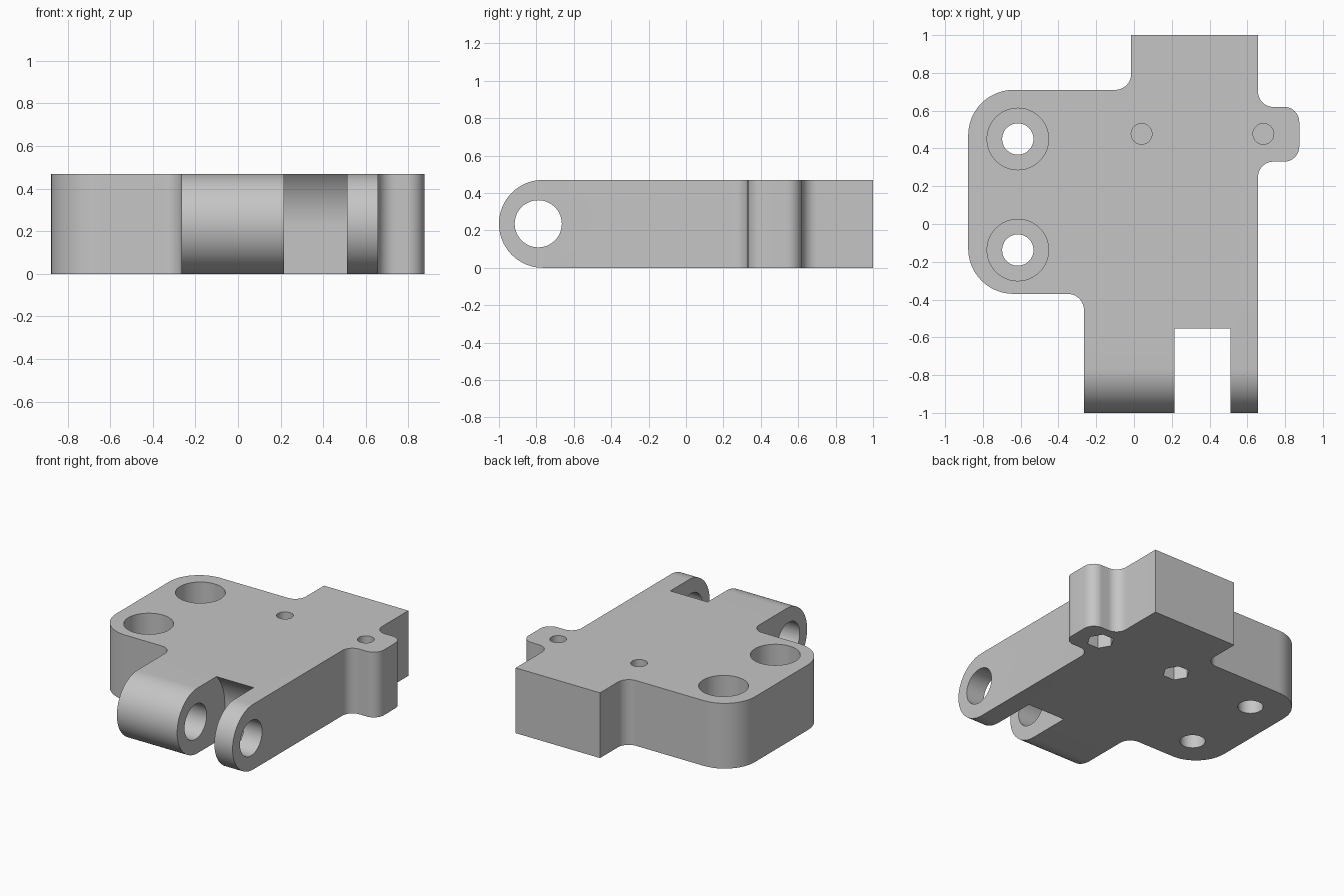
import bpy
import bmesh
from math import sin, cos, pi
from mathutils import Vector

HEIGHT = 0.47
MID = HEIGHT / 2

if "Cube" in bpy.data.objects:
    bpy.data.objects.remove(bpy.data.objects["Cube"])

grey = bpy.data.materials.new("plain grey")
grey.use_nodes = True
grey.diffuse_color = (0.56, 0.56, 0.56, 1)
grey.node_tree.nodes["Principled BSDF"].inputs["Base Color"].default_value = grey.diffuse_color


def arc(cx, cy, r, start, end, steps):
    """Points on an arc, angles in radians."""
    angles = [start + (end - start) * i / steps for i in range(steps + 1)]
    return [(cx + r * cos(a), cy + r * sin(a)) for a in angles]


def circle(cx, cy, r, sides=48):
    return arc(cx, cy, r, 0, 2 * pi, sides)[:-1]


def rounded(corners, steps=12):
    """Outline from square corners (x, y, radius), inner or outer."""
    out = []
    for i, (x, y, r) in enumerate(corners):
        p = Vector((x, y))
        if r == 0:
            out.append(p)
            continue
        a = (Vector(corners[i - 1][:2]) - p).normalized() * r
        b = (Vector(corners[(i + 1) % len(corners)][:2]) - p).normalized() * r
        for k in range(steps + 1):
            t = k / steps * pi / 2
            out.append(p + a * (1 - sin(t)) + b * (1 - cos(t)))
    return out


def prism(name, points, low, high, axis="Z"):
    """Extrude an outline along z, or a (y, z) outline along x."""
    bm = bmesh.new()
    place = (lambda u, v: (u, v, low)) if axis == "Z" else (lambda u, v: (low, u, v))
    face = bm.faces.new([bm.verts.new(place(u, v)) for u, v in points])
    grown = bmesh.ops.extrude_face_region(bm, geom=[face])["geom"]
    d = high - low
    bmesh.ops.translate(bm, vec=(0, 0, d) if axis == "Z" else (d, 0, 0),
                        verts=[g for g in grown if isinstance(g, bmesh.types.BMVert)])
    bmesh.ops.recalc_face_normals(bm, faces=bm.faces)
    mesh = bpy.data.meshes.new(name)
    bm.to_mesh(mesh)
    bm.free()
    mesh.materials.append(grey)
    obj = bpy.data.objects.new(name, mesh)
    bpy.context.collection.objects.link(obj)
    return obj


def combine(target, tool, operation="DIFFERENCE"):
    """Apply a boolean and discard the tool."""
    tool.hide_render = True
    mod = target.modifiers.new("cut", "BOOLEAN")
    mod.operation, mod.solver, mod.object = operation, "EXACT", tool
    bpy.context.view_layer.objects.active = target
    bpy.ops.object.modifier_apply(modifier=mod.name)
    bpy.data.objects.remove(tool)


# Plan outline: hinge end, side ear, rear tab and rounded mounting flange
block = prism("hinged_block", rounded([
    (-0.265, -1.2, 0), (0.657, -1.2, 0),
    (0.657, 0.33, 0.08), (0.875, 0.33, 0.08), (0.875, 0.62, 0.08), (0.657, 0.62, 0.08),
    (0.657, 1, 0), (-0.015, 1, 0),
    (-0.015, 0.71, 0.085), (-0.878, 0.71, 0.24),
    (-0.878, -0.37, 0.24), (-0.265, -0.37, 0.085)]), -0.1, HEIGHT + 0.1)

# Side profile: flat slab with a rounded hinge nose
nose = arc(MID - 1, MID, MID, pi / 2, 3 * pi / 2, 40)
combine(block, prism("side_profile", nose + [(1.2, 0), (1.2, HEIGHT)], -1.2, 1.2, "X"), "INTERSECT")

# Slot between the hinge lugs, curved behind the pin and open below
slot = [(-1.2, -0.1), (-0.457, -0.1)] + arc(-0.793, MID, 0.336, 0, pi / 3, 20) + [(-1.2, 0.526)]
combine(block, prism("lug_slot", slot, 0.215, 0.512, "X"))

# Hinge pin hole
combine(block, prism("pin_hole", circle(-0.79, MID, 0.126), -0.5, 0.9, "X"))

# Counterbored mounting holes
for y in (0.45, -0.138):
    combine(block, prism("bolt_hole", circle(-0.615, y, 0.083), -0.1, 0.6))
    combine(block, prism("counterbore", circle(-0.615, y, 0.163), 0.2, 0.6))

# Screw holes above hexagonal nut pockets, with a thin web between
for x in (0.04, 0.685):
    combine(block, prism("screw_hole", circle(x, 0.477, 0.055, 32), 0.17, 0.6))
    combine(block, prism("nut_pocket", circle(x, 0.477, 0.09, 6), -0.1, 0.15))

bpy.ops.object.select_all(action="DESELECT")
block.select_set(True)
bpy.context.view_layer.objects.active = block
bpy.ops.object.shade_smooth_by_angle(angle=pi / 6)
